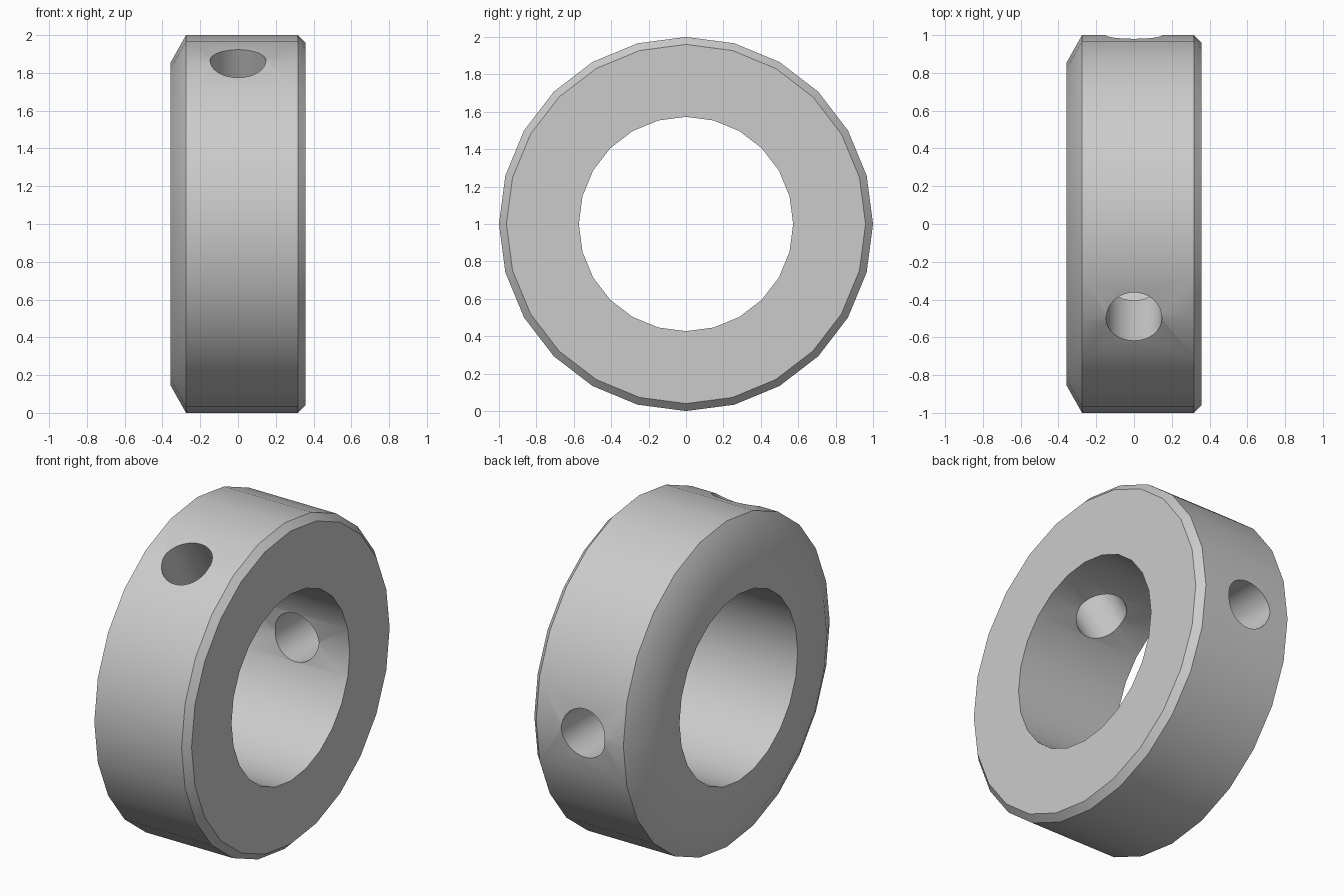
import bpy, bmesh, math
from mathutils import Matrix, Vector

if "Cube" in bpy.data.objects:
    bpy.data.objects.remove(bpy.data.objects["Cube"], do_unlink=True)

SIDES = 24
CENTRE = Vector((0, 0, 1))

# Plain grey metal
grey = bpy.data.materials.new("grey_metal")
grey.use_nodes = True
colour = (0.6, 0.6, 0.6, 1)
grey.diffuse_color = colour
grey.node_tree.nodes["Principled BSDF"].inputs["Base Color"].default_value = colour


def add_object(name, bm):
    bmesh.ops.recalc_face_normals(bm, faces=bm.faces)
    mesh = bpy.data.meshes.new(name)
    bm.to_mesh(mesh)
    bm.free()
    mesh.materials.append(grey)
    obj = bpy.data.objects.new(name, mesh)
    bpy.context.collection.objects.link(obj)
    return obj


# Collar: closed (x, radius) section revolved about the x axis
section = [(-0.357, 0.573), (-0.357, 0.855), (-0.275, 1.0),
           (0.317, 1.0), (0.357, 0.96), (0.357, 0.573)]
bm = bmesh.new()
verts = [bm.verts.new((x, 0, 1 + r)) for x, r in section]
edges = [bm.edges.new((v, verts[i - 1])) for i, v in enumerate(verts)]
bmesh.ops.spin(bm, geom=verts + edges, cent=CENTRE, axis=(1, 0, 0),
               angle=math.tau, steps=SIDES, use_merge=True)
bmesh.ops.remove_doubles(bm, verts=bm.verts, dist=1e-4)
collar = add_object("shaft_collar", bm)

# Two radial screw holes, a third of a turn apart
for name, degrees in (("back_hole_cutter", 0), ("upper_front_hole_cutter", 120)):
    a = math.radians(degrees)
    direction = Vector((0, math.cos(a), math.sin(a)))
    turn = direction.to_track_quat("Z", "X").to_matrix().to_4x4()
    bm = bmesh.new()
    bmesh.ops.create_cone(bm, cap_ends=True, segments=32, radius1=0.148,
                          radius2=0.148, depth=0.9,
                          matrix=Matrix.Translation(CENTRE + direction * 0.8) @ turn)
    cutter = add_object(name, bm)
    cutter.hide_render = True
    cutter.hide_set(True)
    cut = collar.modifiers.new(name, "BOOLEAN")
    cut.operation = "DIFFERENCE"
    cut.solver = "EXACT"
    cut.object = cutter

# Apply the cuts, then shade smooth with crisp chamfer and hole edges
bpy.context.view_layer.objects.active = collar
collar.select_set(True)
for mod in list(collar.modifiers):
    bpy.ops.object.modifier_apply(modifier=mod.name)
for obj in list(bpy.data.objects):
    if obj.name.endswith("_cutter"):
        bpy.data.objects.remove(obj, do_unlink=True)
bpy.ops.object.shade_smooth_by_angle(angle=math.radians(30))
